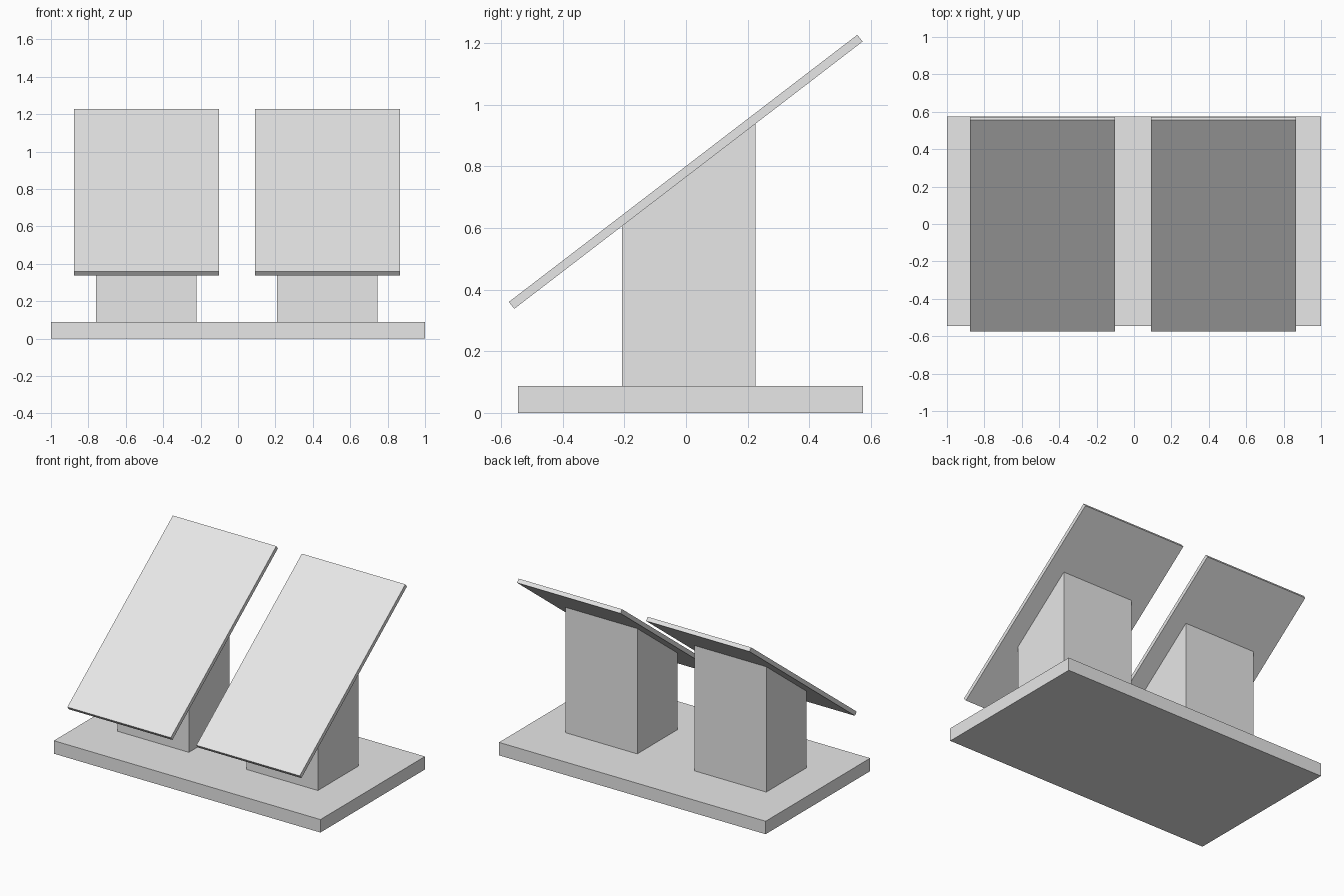
import bpy
import bmesh

cube = bpy.data.objects.get("Cube")
if cube:
    bpy.data.objects.remove(cube, do_unlink=True)

grey = bpy.data.materials.new("light_grey")
grey.use_nodes = True
colour = (0.8, 0.8, 0.8, 1.0)
grey.diffuse_color = colour
grey.node_tree.nodes["Principled BSDF"].inputs["Base Color"].default_value = colour


def extrude_side(name, profile, x0, x1):
    """Extrude a side profile of (y, z) points from x0 to x1."""
    bm = bmesh.new()
    face = bm.faces.new([bm.verts.new((x0, y, z)) for y, z in profile])
    result = bmesh.ops.extrude_face_region(bm, geom=[face])
    moved = [v for v in result["geom"] if isinstance(v, bmesh.types.BMVert)]
    bmesh.ops.translate(bm, verts=moved, vec=(x1 - x0, 0, 0))
    bmesh.ops.recalc_face_normals(bm, faces=bm.faces)
    mesh = bpy.data.meshes.new(name)
    bm.to_mesh(mesh)
    bm.free()
    mesh.materials.append(grey)
    obj = bpy.data.objects.new(name, mesh)
    bpy.context.collection.objects.link(obj)
    return obj


# Base slab
BASE_TOP = 0.088
extrude_side("base", [(-0.545, 0), (0.575, 0), (0.575, BASE_TOP), (-0.545, BASE_TOP)], -1, 1)

# Tilted panel and the slant-topped post beneath it
panel = [(-0.557, 0.338), (0.573, 1.205), (0.556, 1.227), (-0.575, 0.36)]
post = [(-0.208, BASE_TOP), (0.225, BASE_TOP), (0.225, 0.938), (-0.208, 0.606)]

for side, shift in (("right", 0), ("left", 0.968)):
    extrude_side(side + "_post", post, -0.76 + shift, -0.223 + shift)
    extrude_side(side + "_panel", panel, -0.878 + shift, -0.102 + shift)
